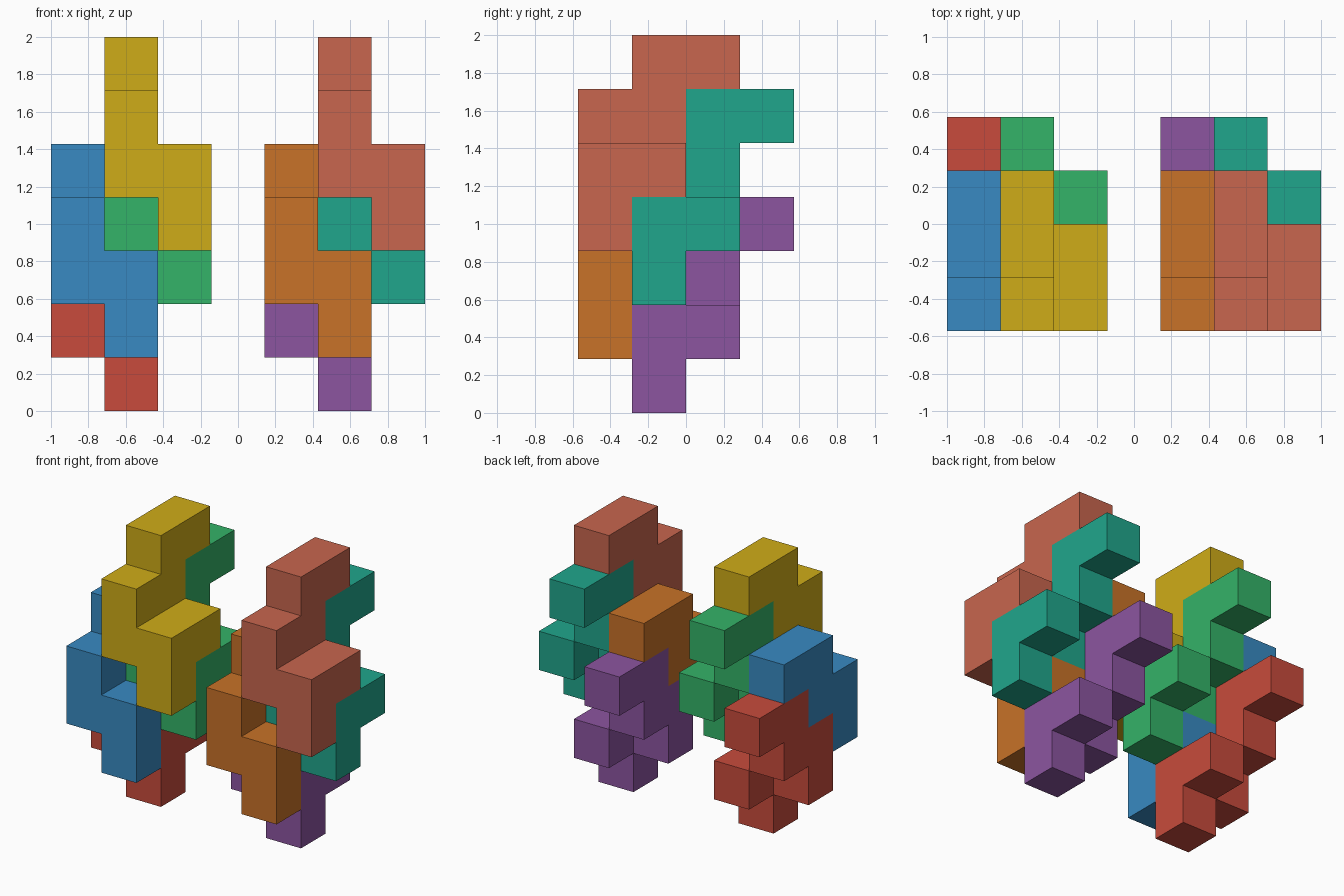
import bpy, bmesh
from mathutils import Vector

if "Cube" in bpy.data.objects:
    bpy.data.objects.remove(bpy.data.objects["Cube"])

U = 2 / 7  # one cube cell
ORIGIN = Vector((-3.5, -2, 0))

# One eight-cell stepped piece: a five-cell staircase plus a three-cell side step
CELLS = {(1, 0, 4), (1, 0, 5), (1, 1, 5), (1, 1, 6), (1, 2, 6),
         (2, 0, 3), (2, 0, 4), (2, 1, 4)}

# Name, cell offset, display colour
PIECES = [
    ("yellow_block", (0, 0, 0), (207, 172, 24)),
    ("green_block", (0, 1, -1), (52, 179, 104)),
    ("blue_block", (-1, 0, -2), (56, 138, 194)),
    ("red_block", (-1, 1, -3), (200, 75, 60)),
    ("salmon_block", (4, 0, 0), (200, 102, 78)),
    ("teal_block", (4, 1, -1), (32, 166, 140)),
    ("orange_block", (3, 0, -2), (200, 114, 40)),
    ("purple_block", (3, 1, -3), (140, 85, 160)),
]


def linear(c):
    c /= 255
    return c / 12.92 if c <= 0.04045 else ((c + 0.055) / 1.055) ** 2.4


def polycube(name, offset, colour):
    bm = bmesh.new()
    shift = Vector(offset) + ORIGIN
    # Keep only the cell faces that lie on the outside of the piece
    for cell in CELLS:
        for axis in range(3):
            for side in (-1, 1):
                n = Vector((0, 0, 0))
                n[axis] = side
                if tuple(int(a + b) for a, b in zip(cell, n)) in CELLS:
                    continue
                u = Vector((0, 0, 0))
                u[(axis + 1) % 3] = 0.5
                v = n.cross(u)
                mid = Vector(cell) + Vector((0.5, 0.5, 0.5)) + n * 0.5 + shift
                corners = (mid - u - v, mid + u - v, mid + u + v, mid - u + v)
                bm.faces.new([bm.verts.new(p * U) for p in corners])
    bmesh.ops.remove_doubles(bm, verts=bm.verts, dist=1e-4)
    # Merge coplanar cell faces into clean flat sides
    bmesh.ops.dissolve_limit(bm, angle_limit=0.01, verts=bm.verts, edges=bm.edges)
    mesh = bpy.data.meshes.new(name)
    bm.to_mesh(mesh)
    bm.free()
    mat = bpy.data.materials.new(name + "_colour")
    mat.diffuse_color = (*(linear(c) for c in colour), 1)
    mat.use_nodes = True
    mat.node_tree.nodes["Principled BSDF"].inputs["Base Color"].default_value = mat.diffuse_color
    mesh.materials.append(mat)
    bpy.context.collection.objects.link(bpy.data.objects.new(name, mesh))


# Two stacks of four interlocking copies; left stack starts at x = 0 cells
for name, offset, colour in PIECES:
    polycube(name, offset, colour)
